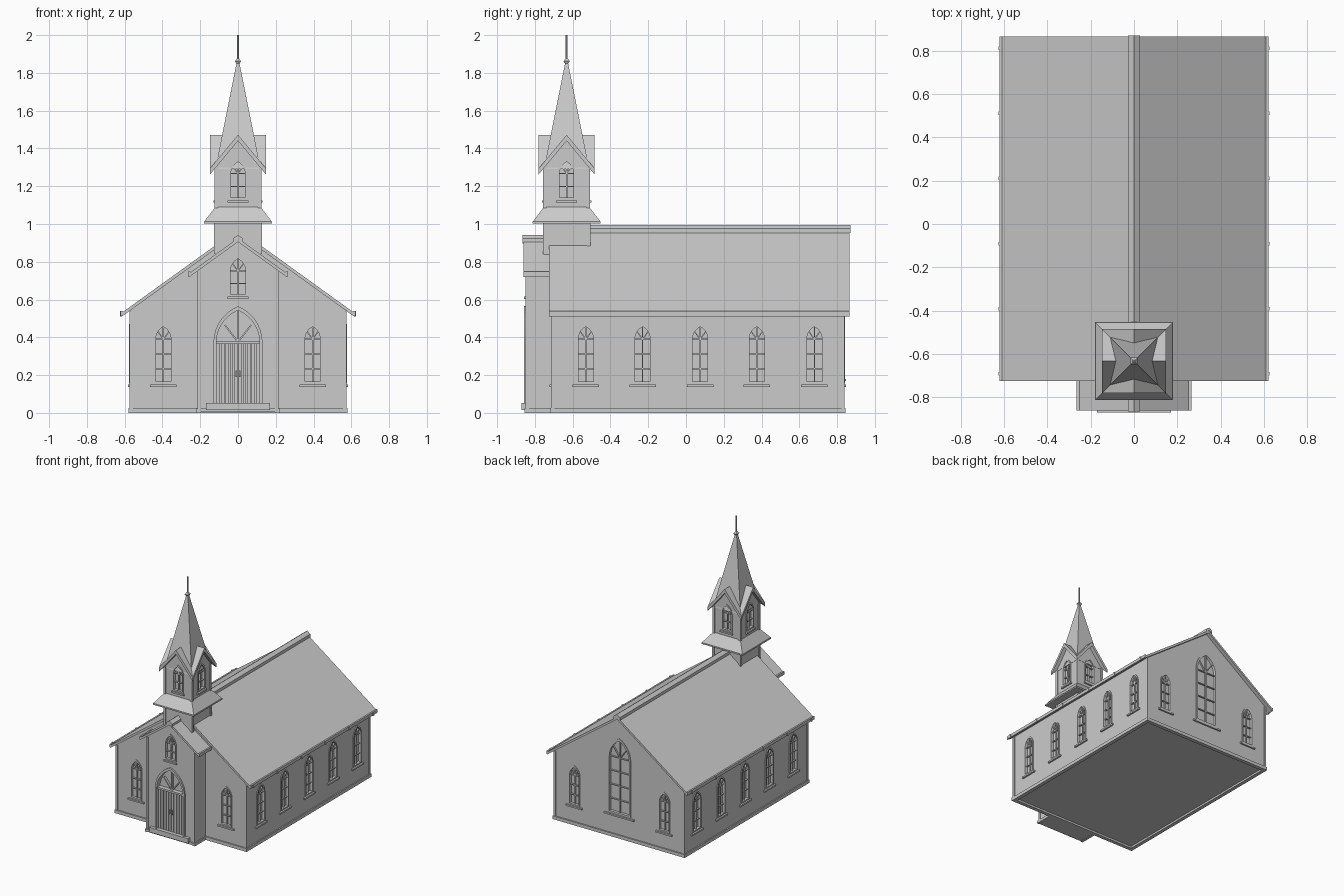
import bpy, bmesh, math
from mathutils import Matrix, Vector as V

if "Cube" in bpy.data.objects:
    bpy.data.objects.remove(bpy.data.objects["Cube"])

I = Matrix()
TY = -0.632                       # tower centre in y


def finish(name, bm):
    bmesh.ops.recalc_face_normals(bm, faces=bm.faces)
    me = bpy.data.meshes.new(name)
    bm.to_mesh(me)
    bm.free()
    ob = bpy.data.objects.new(name, me)
    bpy.context.collection.objects.link(ob)
    return ob


def prism(bm, pts, y0, y1, M=I):
    """Extrude an (x, z) outline from y0 to y1."""
    a = [bm.verts.new(M @ V((x, y0, z))) for x, z in pts]
    b = [bm.verts.new(M @ V((x, y1, z))) for x, z in pts]
    bm.faces.new(a)
    bm.faces.new(b[::-1])
    for i in range(len(a)):
        j = (i + 1) % len(a)
        bm.faces.new((a[i], b[i], b[j], a[j]))


def box(bm, x0, x1, y0, y1, z0, z1, M=I):
    prism(bm, [(x0, z0), (x1, z0), (x1, z1), (x0, z1)], y0, y1, M)


def bar(bm, p, q, t, y0, y1, M):
    p, q = V(p), V(q)
    d = (q - p).normalized() * t / 2
    n = V((-d.y, d.x))
    prism(bm, [p + n, p - n, q - n, q + n], y0, y1, M)


def band(bm, outer, inner, y0, y1, M):
    """Closed frame between two matching outlines."""
    loops = [[bm.verts.new(M @ V((x, y, z))) for x, z in pts]
             for pts, y in ((outer, y0), (outer, y1), (inner, y1), (inner, y0))]
    n = len(outer)
    for k in range(4):
        a, b = loops[k], loops[(k + 1) % 4]
        for i in range(n):
            j = (i + 1) % n
            bm.faces.new((a[i], b[i], b[j], a[j]))


def arch(w, z0, top, spring, n=7):
    """Pointed arch outline."""
    h = top - spring
    c = (h * h - w * w) / (2 * w)
    end = math.atan2(h, c)
    right = [((w + c) * math.cos(end * i / n) - c, spring + (w + c) * math.sin(end * i / n))
             for i in range(n)]
    return [(-w, z0), (w, z0)] + right + [(0, top)] + [(-x, z) for x, z in right[::-1]]


def gable(bm, hw, apex, slope, y0, y1, z0):
    e = apex - slope * hw
    prism(bm, [(-hw, z0), (hw, z0), (hw, e), (0, apex), (-hw, e)], y0, y1)


def chevron(bm, hw, apex, slope, t, y0, y1):
    e = apex - slope * hw
    prism(bm, [(-hw, e - t), (0, apex - t), (hw, e - t), (hw, e), (0, apex), (-hw, e)], y0, y1)


def cross_gable(bm, hw, apex, slope, bottom):
    """Four-gabled block; bottom(z) gives the underside height."""
    e = apex - slope * hw
    ring = [(-hw, -hw, e), (0, -hw, apex), (hw, -hw, e), (hw, 0, apex),
            (hw, hw, e), (0, hw, apex), (-hw, hw, e), (-hw, 0, apex)]
    layers = []
    for f in (lambda z: z, bottom):
        vs = [bm.verts.new((x, y + TY, f(z))) for x, y, z in ring]
        c = bm.verts.new((0, TY, f(apex)))
        for i in range(8):
            bm.faces.new((c, vs[i], vs[(i + 1) % 8]))
        layers.append(vs)
    a, b = layers
    for i in range(8):
        j = (i + 1) % 8
        bm.faces.new((a[i], b[i], b[j], a[j]))


def facing(x, y, deg):
    return Matrix.Translation((x, y, 0)) @ Matrix.Rotation(math.radians(deg), 4, 'Z')


def window(name, M, cuts, w, z0, top, sill, rows=2, t=0.01, depth=0.016):
    s = top - 1.6 * w
    bm = bmesh.new()
    outline = lambda k: arch(w - k, z0 + k, top - 1.4 * k, s)
    band(bm, outline(0), outline(t), -0.006, depth + 0.002, M)
    y0, y1 = 0.004, depth + 0.002
    bar(bm, (0, z0), (0, top - t), 0.007, y0, y1, M)
    for i in range(rows + 1):
        z = z0 + (s - z0) * (i + 1) / (rows + 1)
        bar(bm, (-w + t / 2, z), (w - t / 2, z), 0.007, y0, y1, M)
    for k in (-1, 1):
        bar(bm, (0, s), (k * w * .62, s + .85 * w), 0.006, y0, y1, M)
    box(bm, -sill, sill, -0.013, 0.004, z0 - 0.017, z0 - 0.005, M)
    finish(name, bm)
    cuts.append((outline(t / 2), depth, M))


def carve(ob, cuts):
    bm = bmesh.new()
    for pts, depth, M in cuts:
        prism(bm, pts, -0.02, depth, M)
    cutter = finish("cutter", bm)
    cutter.hide_render = True
    mod = ob.modifiers.new("recess", 'BOOLEAN')
    mod.operation, mod.object, mod.solver = 'DIFFERENCE', cutter, 'EXACT'
    dg = bpy.context.evaluated_depsgraph_get()
    me = bpy.data.meshes.new_from_object(ob.evaluated_get(dg))
    ob.modifiers.clear()
    ob.data = me
    bpy.data.objects.remove(cutter)


# Nave windows and walls
cuts = []
for y in (-0.53, -0.23, 0.075, 0.375, 0.68):
    for k in (-1, 1):
        window("side_window", facing(k * 0.57, y, k * 90), cuts, 0.05, 0.155, 0.47, 0.07)
for k in (-1, 1):
    window("front_window", facing(k * 0.395, -0.71, 0), cuts, 0.05, 0.155, 0.47, 0.07)
    window("back_window", facing(k * 0.395, 0.835, 180), cuts, 0.05, 0.155, 0.47, 0.07)
window("large_back_window", facing(0, 0.835, 180), cuts, 0.1, 0.185, 0.79, 0.13, rows=3, t=0.014)
bm = bmesh.new()
gable(bm, 0.57, 0.958, 0.72, -0.71, 0.835, 0.015)
carve(finish("nave_walls", bm), cuts)

# Vestibule window, door recess and walls
cuts = []
FM = facing(0, -0.845, 0)
window("vestibule_window", FM, cuts, 0.05, 0.62, 0.83, 0.055, rows=1)
cuts.append((arch(0.122, 0.03, 0.555, 0.37), 0.03, FM))
bm = bmesh.new()
gable(bm, 0.21, 0.912, 0.72, -0.845, -0.70, 0.01)
carve(finish("vestibule_walls", bm), cuts)

# Double door with planks, arched frame and handles
bm = bmesh.new()
band(bm, arch(0.13, 0.03, 0.565, 0.37), arch(0.115, 0.045, 0.543, 0.37), -0.012, 0.032, FM)
box(bm, -0.12, 0.12, -0.004, 0.032, 0.365, 0.38, FM)
for a in (-0.07, 0, 0.07):
    bar(bm, (0, 0.375), (a, 0.543 - abs(a) * 1.1), 0.008, 0.012, 0.032, FM)
finish("door_frame", bm)
bm = bmesh.new()
for i in range(10):
    x = -0.1035 + i * 0.023
    box(bm, x - 0.009, x + 0.009, 0.008, 0.032, 0.04, 0.37, FM)
for k in (-1, 1):
    box(bm, k * 0.010 - 0.004, k * 0.010 + 0.004, -0.002, 0.01, 0.19, 0.225, FM)
finish("door_planks", bm)

# Step and foundation
bm = bmesh.new()
box(bm, -0.17, 0.17, -0.87, -0.84, 0.015, 0.053)
finish("door_step", bm)
bm = bmesh.new()
for k in (-1, 1):
    x = k * 0.565
    box(bm, x - 0.015, x + 0.015, -0.72, 0.845, 0, 0.026)
    box(bm, k * 0.21 - 0.01, k * 0.21 + 0.01, -0.855, -0.70, 0, 0.022)
box(bm, -0.58, 0.58, -0.72, -0.69, 0, 0.026)
box(bm, -0.58, 0.58, 0.815, 0.845, 0, 0.026)
box(bm, -0.22, 0.22, -0.855, -0.70, 0.004, 0.022)
finish("foundation", bm)

# Corner boards
bm = bmesh.new()
for k in (-1, 1):
    for x, y, z0, z1 in ((0.566, -0.706, 0, 0.54), (0.566, 0.831, 0, 0.54), (0.205, -0.84, 0, 0.755),
                         (0.115, TY - 0.115, 1.08, 1.3), (0.115, TY + 0.115, 1.08, 1.3),
                         (0.117, TY - 0.117, 0.84, 1.01), (0.117, TY + 0.117, 0.86, 1.01)):
        box(bm, k * x - 0.009, k * x + 0.009, y - 0.009, y + 0.009, z0, z1)
finish("corner_boards", bm)

# Roofs, ridge caps and gutters
for name, hw, apex, cap, y0, y1 in (("nave", 0.615, 0.973, 0.996, -0.725, 0.865),
                                    ("vestibule", 0.258, 0.925, 0.942, -0.86, -0.70)):
    bm = bmesh.new()
    chevron(bm, hw, apex, 0.72, 0.02, y0, y1)
    finish(name + "_roof", bm)
    bm = bmesh.new()
    chevron(bm, 0.027, cap, 0.72, 0.025, y0 - 0.005, y1 + 0.005)
    finish(name + "_ridge_cap", bm)
    bm = bmesh.new()
    e = apex - 0.72 * hw
    for k in (-1, 1):
        box(bm, k * hw - 0.006, k * hw + 0.006, y0, y1, e - 0.016, e + 0.008)
        for i in range(6 if name == "nave" else 0):
            y = -0.69 + i * 0.3
            box(bm, k * 0.62 - 0.005, k * 0.62 + 0.005, y - 0.008, y + 0.008, e - 0.02, e + 0.01)
    finish(name + "_gutters", bm)

# Tower base and skirt roof
bm = bmesh.new()
box(bm, -0.12, 0.12, TY - 0.12, TY + 0.12, 0.75, 1.01)
finish("tower_base", bm)


def pyramid(bm, r0, r1, z0, z1):
    M = Matrix.Translation((0, TY, (z0 + z1) / 2)) @ Matrix.Rotation(math.pi / 4, 4, 'Z')
    q = math.sqrt(2)
    bmesh.ops.create_cone(bm, cap_ends=True, segments=4, radius1=r0 * q, radius2=r1 * q,
                          depth=z1 - z0, matrix=M)


bm = bmesh.new()
pyramid(bm, 0.18, 0.18, 1.003, 1.014)
pyramid(bm, 0.178, 0.12, 1.014, 1.09)
finish("tower_skirt_roof", bm)

# Belfry with four gables and windows
cuts = []
for d in range(4):
    a = d * math.pi / 2
    window("belfry_window", facing(0.118 * math.sin(a), TY - 0.118 * math.cos(a), d * 90),
           cuts, 0.047, 1.13, 1.343, 0.055, rows=1)
bm = bmesh.new()
cross_gable(bm, 0.118, 1.45, 1.2, lambda z: 1.07)
carve(finish("belfry_walls", bm), cuts)
bm = bmesh.new()
cross_gable(bm, 0.148, 1.472, 1.2, lambda z: z - 0.032)
finish("belfry_gable_roof", bm)

# Spire and finial
bm = bmesh.new()
pyramid(bm, 0.12, 0.006, 1.29, 1.86)
finish("spire", bm)
bm = bmesh.new()
pyramid(bm, 0.009, 0.016, 1.85, 1.862)
pyramid(bm, 0.016, 0.006, 1.862, 1.876)
bmesh.ops.create_cone(bm, cap_ends=True, segments=8, radius1=0.005, radius2=0.005, depth=0.14,
                      matrix=Matrix.Translation((0, TY, 1.93)))
finish("finial", bm)
